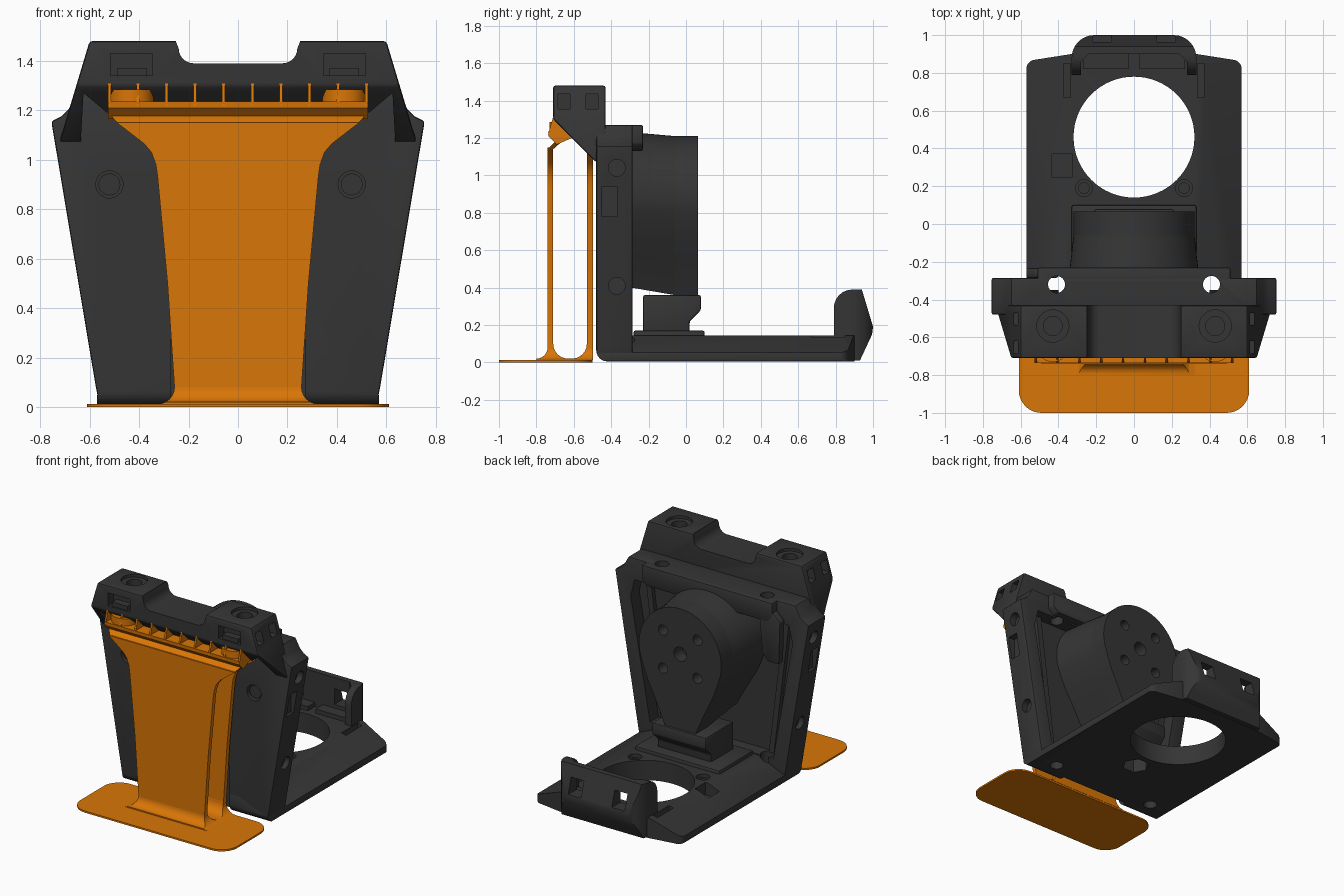
import bpy, bmesh, math

if "Cube" in bpy.data.objects:
    bpy.data.objects.remove(bpy.data.objects["Cube"])


def material(name, rgb):
    m = bpy.data.materials.new(name)
    m.use_nodes = True
    m.diffuse_color = (*rgb, 1)
    m.node_tree.nodes["Principled BSDF"].inputs["Base Color"].default_value = (*rgb, 1)
    return m


DARK = material("charcoal plastic", (0.036, 0.036, 0.036))
ORANGE = material("orange plastic", (0.69, 0.18, 0.002))
PLACE = {"x": lambda u, v, t: (t, u, v),
         "y": lambda u, v, t: (u, t, v),
         "z": lambda u, v, t: (u, v, t)}


def activate(ob):
    bpy.ops.object.select_all(action="DESELECT")
    ob.select_set(True)
    bpy.context.view_layer.objects.active = ob


def soften(ob, width):
    mod = ob.modifiers.new("soft edges", "BEVEL")
    mod.width, mod.segments, mod.limit_method = width, 2, "ANGLE"
    activate(ob)
    bpy.ops.object.modifier_apply(modifier=mod.name)


def prism(name, pts, axis, a, b, mat=DARK, bevel=0):
    """Extrude a 2D outline along an axis from a to b."""
    bm = bmesh.new()
    ends = [[bm.verts.new(PLACE[axis](u, v, t)) for u, v in pts] for t in (a, b)]
    bm.faces.new(ends[0])
    bm.faces.new(ends[1])
    n = len(pts)
    for i in range(n):
        j = (i + 1) % n
        bm.faces.new((ends[0][i], ends[0][j], ends[1][j], ends[1][i]))
    bmesh.ops.recalc_face_normals(bm, faces=bm.faces)
    me = bpy.data.meshes.new(name)
    bm.to_mesh(me)
    bm.free()
    me.materials.append(mat)
    ob = bpy.data.objects.new(name, me)
    bpy.context.collection.objects.link(ob)
    if bevel:
        soften(ob, bevel)
    return ob


def sym(pts):
    return pts + [(-u, v) for u, v in reversed(pts)]


def rect(u0, u1, v0, v1):
    return [(u0, v0), (u1, v0), (u1, v1), (u0, v1)]


def arc(u, v, r, start, end, n):
    angles = [math.radians(start + (end - start) * i / n) for i in range(n + 1)]
    return [(u + r * math.cos(t), v + r * math.sin(t)) for t in angles]


def disc(u, v, r, n=32):
    return arc(u, v, r, 0, 360, n)[:-1]


def boolean(ob, cutters, op="DIFFERENCE"):
    for c in cutters:
        c.hide_render = True
        mod = ob.modifiers.new("cut", "BOOLEAN")
        mod.operation, mod.solver, mod.object = op, "EXACT", c
        activate(ob)
        bpy.ops.object.modifier_apply(modifier=mod.name)
        bpy.data.objects.remove(c)


def both(pts, axis, a, b):
    """A cutter on each side of x = 0."""
    if axis == "x":
        return [prism("cutter", pts, axis, s * a, s * b) for s in (1, -1)]
    return [prism("cutter", [(s * u, v) for u, v in pts], axis, a, b) for s in (1, -1)]


def strap_holes():
    return both(disc(0.41, -0.32, 0.045), "z", -0.1, 1.4)


def front_cuts():
    """Rounded lower front edge, and the hollow behind the stand."""
    toe = arc(-0.42, 0.065, 0.06, 180, 270, 6) + [(-0.42, -0.1), (-0.6, -0.1), (-0.6, 0.065)]
    hollow = sym([(0.27, -0.1), (0.27, 0.3), (0.24, 0.5)])
    return [prism("cutter", toe, "x", -1, 1), prism("cutter", hollow, "y", -0.6, -0.41)]


# Upright panel with side flanges and a recessed back
panel = prism("upright_panel", sym([(0.56, 0.005), (0.575, 0.08), (0.755, 1.155), (0.715, 1.175),
              (0.685, 1.205), (0.65, 1.27)]), "y", -0.48, -0.285, bevel=0.01)
recess = prism("cutter", sym([(0.48, 0.15), (0.63, 1.0), (0.6, 1.12)]), "y", -0.38, -0.2)
pockets = both(rect(-0.45, -0.37, 0.78, 0.94), "x", 0.67, 0.85)
pockets += both(disc(-0.37, 1.04, 0.045), "x", 0.69, 0.85)
pockets += both(disc(-0.37, 0.41, 0.045), "x", 0.59, 0.75)
rings = [prism("cutter", disc(x, 0.9, 0.055), "y", -0.6, -0.43) for x in (-0.52, 0.46)]
boolean(panel, [recess] + strap_holes() + pockets + rings + front_cuts())
for x in (-0.52, 0.46):
    prism("panel_screw", disc(x, 0.9, 0.044), "y", -0.465, -0.42)

# Top frame behind the panel, with its single hanging leg
frame = prism("top_frame", sym([(0.47, 1.13), (0.51, 1.17), (0.51, 1.27)]), "y", -0.36, -0.23, bevel=0.01)
boolean(frame, strap_holes())
prism("frame_leg", [(-0.52, 1.2), (-0.40, 1.2), (-0.43, 0.9), (-0.47, 0.85), (-0.56, 0.85), (-0.57, 1.15)],
      "y", -0.285, -0.232, bevel=0.01)
for s in (1, -1):
    prism("recess_rail", [(s * 0.40, 0.15), (s * 0.44, 0.15), (s * 0.56, 1.12), (s * 0.52, 1.12)],
          "y", -0.385, -0.35)

# Head, widening downward, with sloped gussets at its sides
head = prism("head", [(-0.71, 1.30), (-0.71, 1.48), (-0.43, 1.48), (-0.43, 1.07), (-0.48, 1.07)],
             "x", -1, 1)
for v in head.data.vertices:
    v.co.x *= 0.6 + 0.3 * (1.48 - v.co.z)
soften(head, 0.012)
notch = prism("cutter", sym([(0.25, 1.6), (0.25, 1.475)] + arc(0.18, 1.45, 0.06, 0, -90, 6)), "y", -0.9, -0.2)
underside = prism("cutter", sym([(0.64, 1.0), (0.625, 1.27), (0.53, 1.19)]), "y", -0.9, -0.475)
cuts = both(disc(0.43, -0.54, 0.085), "z", 1.46, 1.6)
cuts += both(disc(0.43, -0.54, 0.05), "z", 1.38, 1.6)
cuts += both(rect(0.345, 0.515, 1.34, 1.43), "y", -0.8, -0.65)
for y in (-0.65, -0.50):
    cuts += both(rect(y - 0.035, y + 0.03, 1.355, 1.435), "x", 0.57, 0.8)
boolean(head, [notch, underside] + cuts)
for s in (1, -1):
    prism("window_shelf", rect(s * 0.37, s * 0.49, 1.34, 1.37), "y", -0.70, -0.64)

# Base plate, thin at the edges, with a large round opening
base = prism("base_plate", sym([(0.57, 0.005), (0.57, 0.055), (0.35, 0.145)]), "y", -0.48, 0.92, bevel=0.008)
plan = prism("cutter", sym([(0.57, -0.5)] + arc(0.52, 0.82, 0.05, 0, 75, 5) + [(0.33, 0.90)]), "z", -0.1, 0.5)
boolean(base, [plan], "INTERSECT")
cuts = [prism("cutter", disc(0, 0.46, 0.32, 64), "z", -0.1, 0.5),
        prism("cutter", rect(-0.435, -0.325, 0.25, 0.37), "z", 0.06, 0.4),
        prism("cutter", disc(0, 0.02, 0.09, 6), "z", -0.1, 0.1)]
cuts += both(rect(0.335, 0.37, 0.67, 0.85), "z", 0.06, 0.4)
cuts += both(disc(0.265, 0.19, 0.045), "z", 0.12, 0.4)
cuts += both(disc(0.265, 0.19, 0.028), "z", 0.05, 0.4)
boolean(base, cuts + strap_holes() + front_cuts())

# Rear bumper: a hollow shell with windows
bumper = prism("rear_bumper", [(0.79, 0.08), (0.79, 0.28)] + arc(0.89, 0.29, 0.10, 180, 90, 6)
               + [(0.94, 0.39), (1.0, 0.19), (0.995, 0.15), (0.93, 0.01), (0.87, 0.01)], "x", -0.34, 0.34)
plan = prism("cutter", sym([(0.33, 0.7), (0.33, 0.88)] + arc(0.21, 0.88, 0.12, 0, 90, 8)), "z", -0.2, 0.6)
boolean(bumper, [plan], "INTERSECT")
cuts = [prism("cutter", sym([(0.28, 0.7), (0.28, 0.86), (0.24, 0.9)]), "z", 0.145, 0.6)]
cuts += both(rect(0.12, 0.22, 0.2, 0.31), "y", 0.8, 1.2)
cuts.append(prism("cutter", disc(0, 0.46, 0.32, 64), "z", -0.1, 0.5))
boolean(bumper, cuts)
for s in (1, -1):
    prism("bumper_shelf", rect(s * 0.03, s * 0.27, 0.82, 0.9), "z", 0.14, 0.175)

# Round hub that flares into the panel and narrows to a neck
hub_outline = sym([(0.12, 0.36), (0.15, 0.43), (0.2, 0.54), (0.25, 0.64), (0.285, 0.73)]
                  + arc(0, 0.89, 0.32, -20, 90, 22)[:-1] + [(0.002, 1.21)])
hub = prism("hub", hub_outline, "y", -0.06, 0.065)
skirt = prism("hub_skirt", hub_outline, "y", -0.40, -0.06)
for v in skirt.data.vertices:
    if v.co.y < -0.2:
        v.co.x *= 1.12
        v.co.z += 0.03 if v.co.z > 0.89 else 0.11 * (0.89 - v.co.z)
spots = [(0, 0.89, 0.05)] + [(0.19 * math.cos(t), 0.89 + 0.19 * math.sin(t), 0.036)
                             for t in (math.pi * (k + 0.5) / 2 for k in range(4))]
boolean(hub, [prism("cutter", disc(x, z, r, 20), "y", -0.03, 0.2) for x, z, r in spots])
prism("neck", [(-0.23, 0.15), (-0.23, 0.36), (0.08, 0.36), (0.08, 0.28), (0.02, 0.22), (0.02, 0.15)],
      "x", -0.21, 0.21, bevel=0.01)
prism("neck_base", rect(-0.28, 0.1, 0.1, 0.17), "x", -0.33, 0.33, bevel=0.01)

# Stand foot: a thin rounded sheet
foot = arc(0.49, -0.88, 0.12, -90, 0, 8) + arc(0.49, -0.62, 0.12, 0, 90, 8)
prism("stand_foot", sym(foot), "z", 0, 0.012, ORANGE)

# Stand walls, flaring at the top, joined by a filleted root
wall = sym(arc(0.325, 0.08, 0.068, 270, 180, 6)
           + [(0.285, 0.5), (0.325, 0.93), (0.332, 0.98), (0.35, 1.03), (0.38, 1.065), (0.49, 1.15)])
prism("stand_front_wall", wall, "y", -0.74, -0.71, ORANGE)
prism("stand_back_wall", wall, "y", -0.53, -0.498, ORANGE)
root = [(-0.80, 0.008)] + arc(-0.80, 0.08, 0.06, -90, 0, 6) + arc(-0.63, 0.1, 0.08, 180, 270, 6)
root += arc(-0.61, 0.1, 0.08, 270, 360, 6) + [(-0.50, 0.1), (-0.50, 0.008)]
root = prism("stand_root", root, "x", -0.4, 0.4, ORANGE)
boolean(root, [prism("cutter", wall, "y", -0.9, -0.4, ORANGE)], "INTERSECT")

# Stand collar: bent lip, comb floor, ribs and round bosses
lip = prism("stand_lip", [(-0.74, 1.14), (-0.69, 1.19), (-0.62, 1.22), (-0.71, 1.14)], "x", -1, 1, ORANGE)
for v in lip.data.vertices:
    v.co.x *= 0.48 if v.co.z < 1.15 else 0.525
prism("comb_floor", [(-0.737, 1.235), (-0.735, 1.21), (-0.69, 1.165), (-0.61, 1.20), (-0.63, 1.235)],
      "x", -0.525, 0.525, ORANGE)
for i in range(10):
    x = -0.52 + 1.04 * i / 9
    prism("comb_rib", [(-0.737, 1.22), (-0.712, 1.308), (-0.62, 1.215), (-0.67, 1.18)],
          "x", x - 0.006, x + 0.006, ORANGE)
for s in (1, -1):
    prism("comb_boss", disc(s * 0.43, -0.64, 0.09), "z", 1.22, 1.285, ORANGE)

for ob in list(bpy.context.scene.objects):
    if ob.type == "MESH":
        activate(ob)
        bpy.ops.object.shade_smooth_by_angle(angle=math.radians(30))
